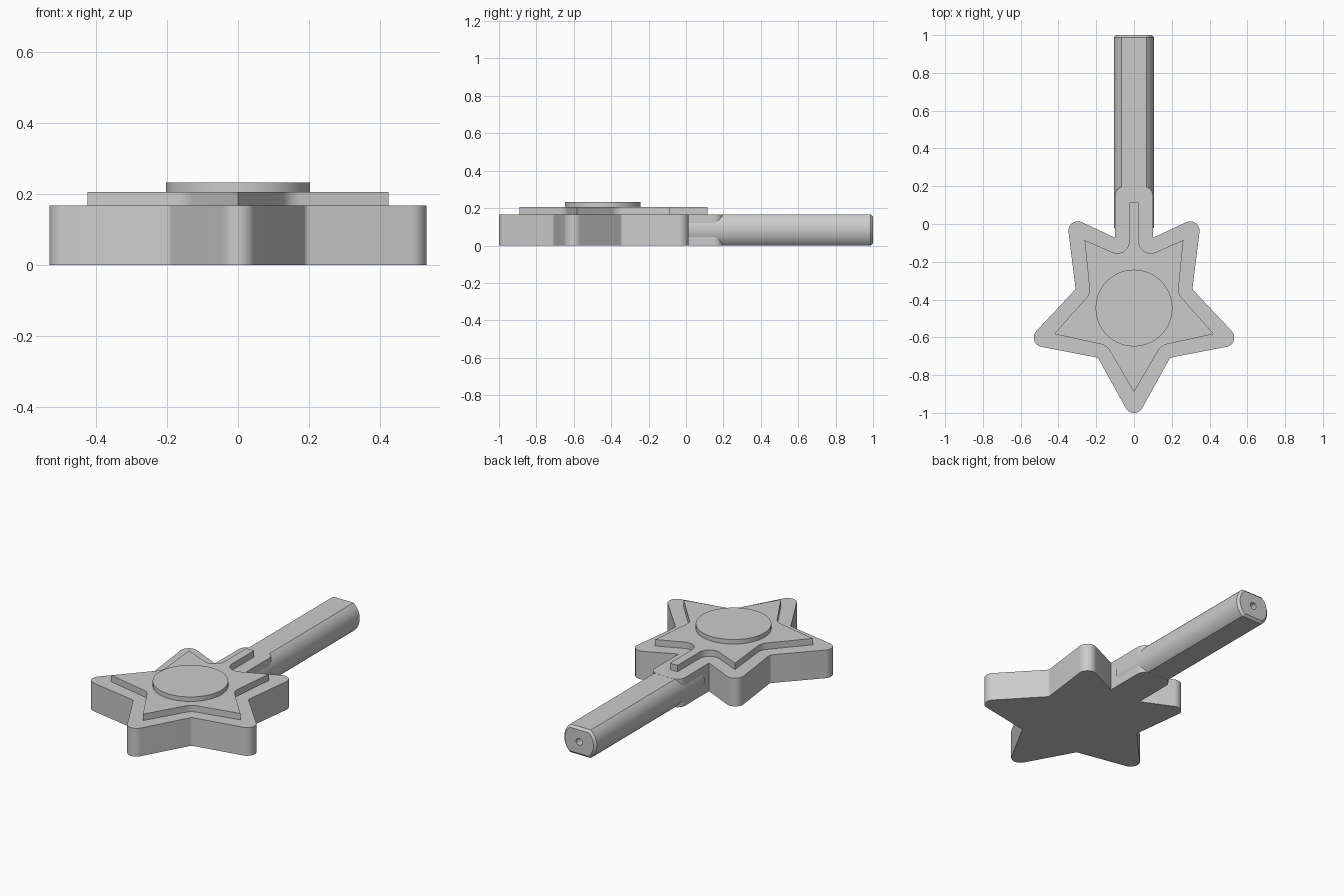
import bpy
import bmesh
import math
from mathutils import Vector

cube = bpy.data.objects.get("Cube")
if cube:
    bpy.data.objects.remove(cube, do_unlink=True)

grey = bpy.data.materials.new("light_grey")
grey.use_nodes = True
GREY = (0.6, 0.6, 0.6, 1)
grey.diffuse_color = GREY
grey.node_tree.nodes["Principled BSDF"].inputs["Base Color"].default_value = GREY

CENTRE_Y = -0.445
BODY_TOP, RAISED_TOP, DISC_TOP = 0.167, 0.205, 0.232


def loft(name, rings):
    """Skin a stack of equal rings and close both ends."""
    bm = bmesh.new()
    loops = [[bm.verts.new(p) for p in ring] for ring in rings]
    for a, b in zip(loops, loops[1:]):
        for i in range(len(a)):
            j = (i + 1) % len(a)
            bm.faces.new((a[i], a[j], b[j], b[i]))
    bm.faces.new(loops[0])
    bm.faces.new(loops[-1])
    bmesh.ops.recalc_face_normals(bm, faces=bm.faces)
    mesh = bpy.data.meshes.new(name)
    bm.to_mesh(mesh)
    bm.free()
    mesh.materials.append(grey)
    obj = bpy.data.objects.new(name, mesh)
    bpy.context.collection.objects.link(obj)
    bpy.ops.object.select_all(action="DESELECT")
    obj.select_set(True)
    bpy.context.view_layer.objects.active = obj
    bpy.ops.object.shade_smooth_by_angle(angle=math.radians(30))
    return obj


def prism(name, outline, z0, z1):
    return loft(name, [[(x, y, z) for x, y in outline] for z in (z0, z1)])


def rounded(corners, steps=12):
    """Replace each (point, radius) corner by an arc."""
    out = []
    for i, (p, r) in enumerate(corners):
        if r == 0:
            out.append(p)
            continue
        u = (corners[i - 1][0] - p).normalized()
        v = (corners[(i + 1) % len(corners)][0] - p).normalized()
        half = u.angle(v) / 2
        centre = p + (u + v).normalized() * r / math.sin(half)
        start = p + u * r / math.tan(half) - centre
        end = p + v * r / math.tan(half) - centre
        sweep = start.angle_signed(end)
        for k in range(steps + 1):
            a = -sweep * k / steps
            c, s = math.cos(a), math.sin(a)
            out.append(centre + Vector((start.x * c - start.y * s,
                                        start.x * s + start.y * c)))
    return out


def polar(radius, degrees):
    a = math.radians(degrees)
    return Vector((radius * math.cos(a), CENTRE_Y + radius * math.sin(a)))


def star_with_stem(tip, notch, tip_round, notch_round, width, top, top_round, root_round):
    """Five-pointed star whose rear notch is replaced by a straight stem."""
    rear, shoulder = polar(notch, 90), polar(tip, 54)
    root = rear.lerp(shoulder, width / shoulder.x)
    half = [(Vector((width, top)), top_round), (root, root_round),
            (shoulder, tip_round), (polar(notch, 18), notch_round),
            (polar(tip, -18), tip_round), (polar(notch, -54), notch_round)]
    mirrored = [(Vector((-p.x, p.y)), r) for p, r in reversed(half)]
    return rounded(half + [(polar(tip, -90), tip_round)] + mirrored)


# Thick star body with its neck
prism("star_body", star_with_stem(0.609, 0.325, 0.05, 0.02, 0.1, 0.2, 0.05, 0),
      0, BODY_TOP)

# Raised star with a narrow stem on the neck
prism("raised_star", star_with_stem(0.445, 0.245, 0, 0.07, 0.025, 0.115, 0, 0.064),
      BODY_TOP, RAISED_TOP)

# Round disc on top
disc = [polar(0.203, 360 * i / 96) for i in range(96)]
prism("centre_disc", disc, RAISED_TOP, DISC_TOP)


# Handle: round bar with flat top and bottom, chamfered end and a small hole
def bar_ring(y, radius, flat):
    ring = []
    for i in range(120):
        a = math.radians(3 * i)
        r = min(radius, flat / max(abs(math.sin(a)), 0.001))
        ring.append((r * math.cos(a), y, BODY_TOP / 2 + r * math.sin(a)))
    return ring


FLAT = 0.083
ROUND = FLAT / math.sin(math.radians(51))
BEVEL = 0.013
loft("handle", [bar_ring(-0.02, ROUND, FLAT),
                bar_ring(1 - BEVEL, ROUND, FLAT),
                bar_ring(1, ROUND - BEVEL, FLAT - BEVEL),
                bar_ring(1, 0.02, FLAT),
                bar_ring(0.9, 0.02, FLAT)])
